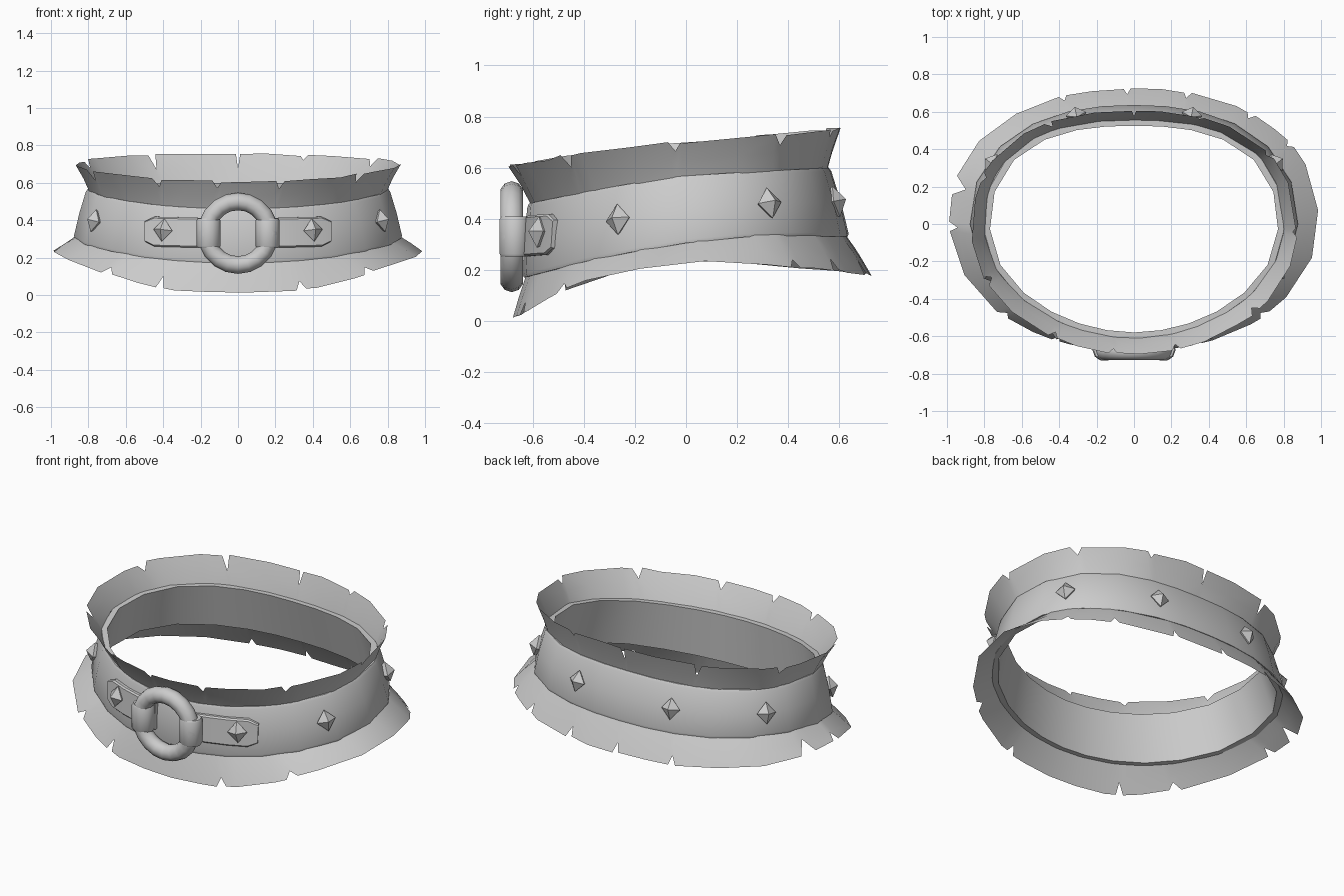
import bpy, bmesh, random
from math import sin, cos, radians, pi
from mathutils import Vector, Matrix

if "Cube" in bpy.data.objects:
    bpy.data.objects.remove(bpy.data.objects["Cube"])

random.seed(4)

def interp(y, pts):
    if y <= pts[0][0]:
        return pts[0][1]
    for (a, za), (b, zb) in zip(pts, pts[1:]):
        if y <= b:
            return za + (zb - za) * (y - a) / (b - a)
    return pts[-1][1]

# Outlines seen from above: half width, front y, back y, front/back squareness, height along y
BAND_TOP = (.81, -.62, .565, 1.9, 2.5, [(-.62, .46), (-.3, .525), (0, .57), (.57, .60)])
BAND_LOW = (.88, -.64, .64, 1.95, 2.3, [(-.64, .17), (-.33, .25), (0, .305), (.3, .335), (.64, .33)])
RUFF_TOP = (.87, -.70, .605, 1.95, 2.4, [(-.7, .61), (-.45, .65), (0, .705), (.3, .725), (.6, .755)])
RUFF_LOW = (.99, -.68, .725, 2.1, 2.2, [(-.68, .005), (-.5, .11), (-.36, .17), (0, .235), (.3, .22), (.72, .18)])

def loop_pt(t, o, inset=0.0):
    """Point on an outline; t = 0 is the front, growing toward +x."""
    rx, yf, yb, pf, pb, zs = o
    cy, ry = (yf + yb) / 2, (yb - yf) / 2 - inset
    rx -= inset
    p = pf if cos(t) > 0 else pb
    r = (abs(sin(t) / rx) ** p + abs(cos(t) / ry) ** p) ** (-1 / p)
    r_full = 1 + inset / ry
    y = cy - r * cos(t)
    return Vector((r * sin(t), y, interp(cy - r * cos(t) * r_full, zs)))

def band_pt(t, v, inset=0.0):
    return loop_pt(t, BAND_LOW, inset).lerp(loop_pt(t, BAND_TOP, inset), v)

def band_normal(t, v):
    du = band_pt(t + .05, v) - band_pt(t - .05, v)
    dv = band_pt(t, 1) - band_pt(t, 0)
    return du.cross(dv).normalized()

def theta_at(x, y, v=.5):
    target = Vector((x, y))
    return min((radians(i / 2) for i in range(720)),
               key=lambda t: (band_pt(t, v).xy - target).length)

def grid_object(name, cols, close_u, close_v=False, cap=False, angle=40):
    bm = bmesh.new()
    vs = [[bm.verts.new(p) for p in c] for c in cols]
    n, m = len(vs), len(vs[0])
    for i in range(n if close_u else n - 1):
        for j in range(m if close_v else m - 1):
            a, b, k = vs[i], vs[(i + 1) % n], (j + 1) % m
            bm.faces.new((a[j], b[j], b[k], a[k]))
    if cap:
        bm.faces.new(vs[0])
        bm.faces.new(vs[-1][::-1])
    bmesh.ops.recalc_face_normals(bm, faces=bm.faces)
    return finish(name, bm, angle)

def finish(name, bm, angle=None):
    me = bpy.data.meshes.new(name)
    bm.to_mesh(me)
    bm.free()
    ob = bpy.data.objects.new(name, me)
    bpy.context.collection.objects.link(ob)
    if angle:
        bpy.ops.object.select_all(action='DESELECT')
        ob.select_set(True)
        bpy.context.view_layer.objects.active = ob
        bpy.ops.object.shade_smooth_by_angle(angle=radians(angle))
    return ob

# Thick leather band
N = 24
cols = []
for i in range(N):
    t = 2 * pi * i / N
    cols.append([band_pt(t, v, d) for v, d in
                 ((0, .006), (.05, 0), (.5, -.004), (.95, 0), (1, .006), (1, .04), (0, .04))])
grid_object("collar_band", cols, True, True)

# Torn upper and lower ruffs: a flared sheet with V slits cut into its edge
def ruff(name, v, outline, slits, curve):
    marks = []
    for deg, depth, width in slits:
        marks += [(deg - width, random.uniform(.97, 1.04)), (deg, 1 - depth),
                  (deg + width, random.uniform(.93, 1.0))]
    for i in range(N):
        deg = -180 + 360 * i / N + 3
        if all(abs((deg - s[0] + 180) % 360 - 180) > 5 for s in slits):
            marks.append((deg, random.uniform(.95, 1.02)))
    marks.sort(key=lambda m: m[0] % 360)
    cols = []
    for deg, f in marks:
        t = radians(deg)
        a, b = band_pt(t, v, .012), loop_pt(t, outline)
        col = []
        for s in (0, f * .5, f):
            h = s ** curve
            col.append(Vector((a.x + (b.x - a.x) * h, a.y + (b.y - a.y) * h, a.z + (b.z - a.z) * s)))
        cols.append(col)
    grid_object(name, cols, True)

ruff("upper_ruff", .985, RUFF_TOP,
     [(-38, .3, 2), (-10, .25, 2), (20, .3, 2), (57, .3, 2), (90, .25, 1.5), (120, .3, 2),
      (150, .2, 1.5), (180, .5, 1), (-142, .5, 1.5), (-110, .3, 2), (-72, .4, 2)], 1.2)
ruff("lower_ruff", .015, RUFF_LOW,
     [(-33, .4, 1.5), (-54, .3, 2), (27, .3, 2), (54, .3, 2), (116, .25, 1.5), (132, .35, 1.5),
      (157, .35, 1.5), (183, .35, 1.5), (-150, .3, 1.5), (-101, .6, 3), (-88, .4, 1.5)], .9)

# Pyramid studs
def stud(name, t, v, lift=0.0):
    p, n = band_pt(t, v), band_normal(t, v)
    up = (band_pt(t, 1) - band_pt(t, 0)).normalized()
    side = up.cross(n).normalized()
    bm = bmesh.new()
    rings = [[bm.verts.new(p + n * (lift + d) + side * .055 * k * cos(a) + up * .062 * k * sin(a))
              for a in (0, pi / 2, pi, 3 * pi / 2)] for d, k in ((-.01, .8), (.01, 1))]
    tip = bm.verts.new(p + n * (lift + .05))
    for j in range(4):
        k = (j + 1) % 4
        bm.faces.new((rings[0][j], rings[0][k], rings[1][k], rings[1][j]))
        bm.faces.new((rings[1][j], rings[1][k], tip))
    finish(name, bm)

for s, side in ((1, "right"), (-1, "left")):
    for part, x, y, v, lift in (("front", .39, -.55, .54, .02), ("side_front", .79, -.28, .5, 0),
                                ("side_back", .76, .33, .5, 0), ("back", .31, .59, .5, 0)):
        stud(f"{part}_stud_{side}", theta_at(s * x, y), v, lift)

    # Strap tab with clipped corners, following the band
    cols = []
    for x, h in ((.10, .078), (.22, .08), (.34, .08), (.44, .08), (.49, .055)):
        best = min((radians(i / 4) for i in range(300)), key=lambda t: abs(band_pt(t, .54).x - x))
        n = band_normal(best, .54)
        p = band_pt(best, .54)
        zc = .33 + .01 * (x - .1) / .39
        ring = []
        for d, k in ((-.02, 1), (.014, 1), (.022, .9), (.022, -.9), (.014, -1), (-.02, -1)):
            q = p + n * d
            q.z = zc + k * h
            q.y -= .18 * (q.z - p.z) * -1 * .35
            q.x *= s
            ring.append(q)
        cols.append(ring)
    grid_object(f"strap_tab_{side}", cols, False, True, True, 30)

    # Leather sleeve folded around the ring
    cols = []
    for dz, r in ((-.078, .054), (-.068, .06), (.068, .06), (.078, .054)):
        cols.append([Vector((s * .158 + r * 1.08 * cos(2 * pi * k / 10),
                             -.672 + r * sin(2 * pi * k / 10), .33 + dz)) for k in range(10)])
    grid_object(f"ring_sleeve_{side}", cols, False, True, True, 50)

# Upright metal ring on the front
bpy.ops.mesh.primitive_torus_add(major_segments=20, minor_segments=10, major_radius=.17,
                                 minor_radius=.047, location=(0, -.682, .33), rotation=(pi / 2, 0, 0))
bpy.context.object.name = "front_ring"
bpy.ops.object.shade_smooth_by_angle(angle=radians(60))
